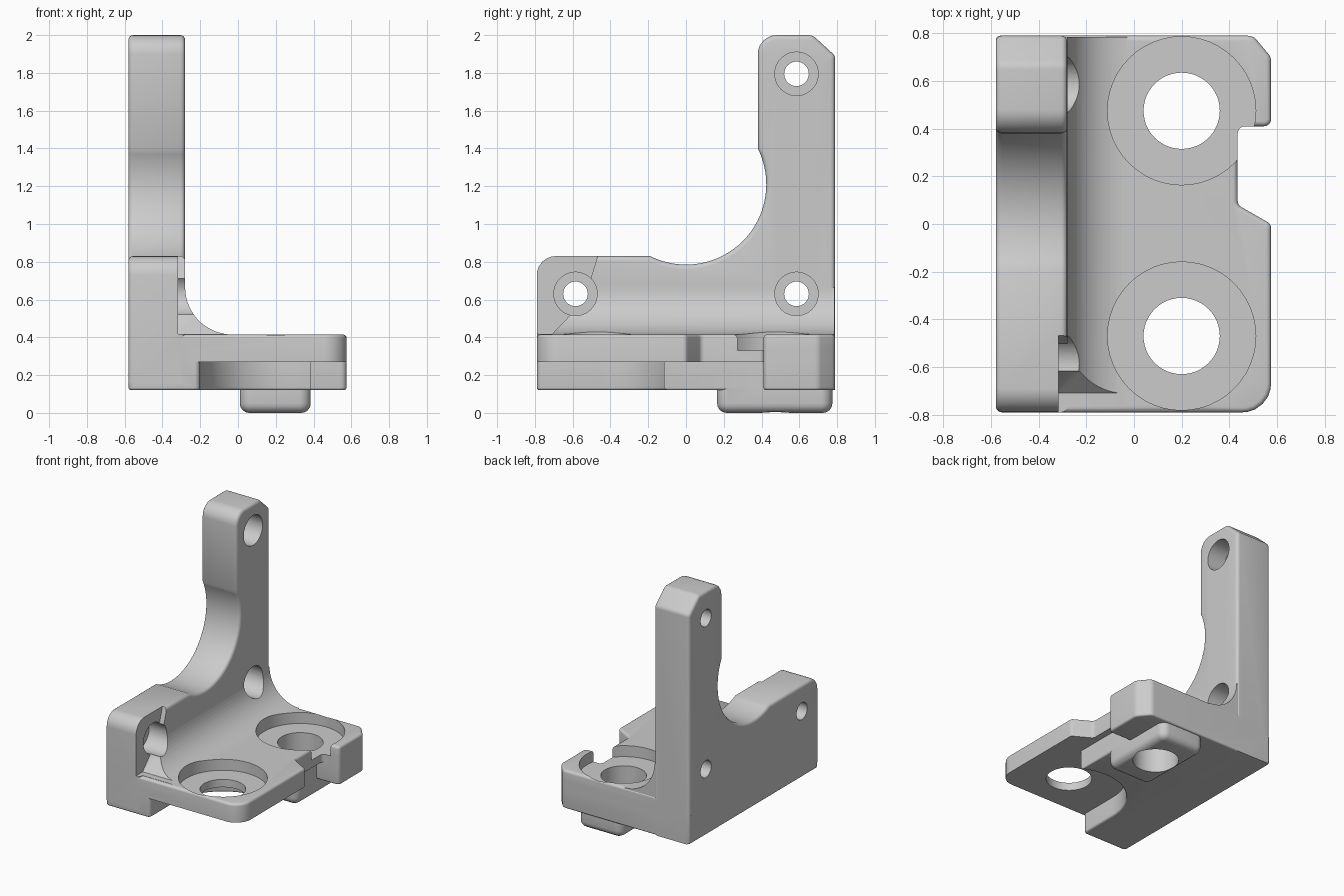
import bpy
import bmesh
from math import cos, sin, tan, radians
from mathutils import Vector

if "Cube" in bpy.data.objects:
    bpy.data.objects.remove(bpy.data.objects["Cube"])

grey = bpy.data.materials.new("plain grey")
grey.use_nodes = True
colour = (0.6, 0.6, 0.6, 1)
grey.diffuse_color = colour
grey.node_tree.nodes["Principled BSDF"].inputs["Base Color"].default_value = colour


def arc(cx, cy, r, start, end, n=24):
    angles = [radians(start + (end - start) * i / n) for i in range(n + 1)]
    return [(cx + r * cos(a), cy + r * sin(a)) for a in angles]


def rounded(points, n=6):
    """Outline whose (u, v, radius) points become rounded corners."""
    out = []
    for i, p in enumerate(points):
        c = Vector(p[:2])
        if len(p) == 2:
            out.append(c)
            continue
        d1 = (Vector(points[i - 1][:2]) - c).normalized()
        d2 = (Vector(points[(i + 1) % len(points)][:2]) - c).normalized()
        half, r = d1.angle(d2) / 2, p[2]
        t = r / tan(half)
        centre = c + (d1 + d2).normalized() * r / sin(half)
        v1, v2 = c + d1 * t - centre, c + d2 * t - centre
        out += [centre + v1.lerp(v2, k / n).normalized() * r for k in range(n + 1)]
    return out


def prism(name, outline, axis, lo, hi, bevel=0, ends=()):
    """Extrude an outline along an axis and round the rims at the given ends."""
    place = {"X": lambda u, v, w: (w, u, v),
             "Y": lambda u, v, w: (u, w, v),
             "Z": lambda u, v, w: (u, v, w)}[axis]
    bm = bmesh.new()
    pts = rounded(outline)
    low, high = [[bm.verts.new(place(u, v, w)) for u, v in pts] for w in (lo, hi)]
    caps = [bm.faces.new(low[::-1]), bm.faces.new(high)]
    for i in range(len(pts)):
        j = (i + 1) % len(pts)
        bm.faces.new((low[i], low[j], high[j], high[i]))
    bm.normal_update()
    # Turn the shell outwards whichever way the outline runs
    if bm.calc_volume(signed=True) < 0:
        bmesh.ops.reverse_faces(bm, faces=bm.faces[:])
        bm.normal_update()
    if bevel:
        rim = [e for k in ends for e in caps[k].edges]
        bmesh.ops.bevel(bm, geom=rim, offset=bevel, segments=4, profile=0.5,
                        affect="EDGES", clamp_overlap=False)
    mesh = bpy.data.meshes.new(name)
    bm.to_mesh(mesh)
    bm.free()
    ob = bpy.data.objects.new(name, mesh)
    bpy.context.collection.objects.link(ob)
    mesh.materials.append(grey)
    return ob


def cylinder(axis, u, v, r, lo, hi):
    return prism("cutter", arc(u, v, r, 0, 352.5, 47), axis, lo, hi)


def combine(body, other, operation):
    mod = body.modifiers.new("combine", "BOOLEAN")
    mod.operation, mod.solver, mod.object = operation, "EXACT", other
    bpy.context.view_layer.objects.active = body
    bpy.ops.object.modifier_apply(modifier=mod.name)
    bpy.data.objects.remove(other)


# Upright wall with a tall post and a round scoop
bracket = prism("bracket", [
    (-0.79, 0.12, 0.04), (-0.79, 0.83, 0.1), *arc(0, 1.21, 0.425, -116.6, 26.6, 32),
    (0.38, 2, 0.1), (0.67, 2, 0.06), (0.79, 1.89, 0.04), (0.79, 0.12)],
    "X", -0.58, -0.28, 0.025, (0, 1))

# Flat shelf with a notched outer edge
shelf = prism("shelf", [
    (-0.45, -0.79), (0.575, -0.79, 0.12), (0.575, 0, 0.03), (0.435, 0.08, 0.03),
    (0.435, 0.41, 0.03), (0.575, 0.41, 0.03), (0.575, 0.70, 0.05),
    (0.50, 0.79, 0.05), (-0.45, 0.79)], "Z", 0.27, 0.415, 0.02, (1,))

# Foot under the shelf, relieved around the front hole
foot = prism("foot", [
    (-0.58, -0.79, 0.03), (-0.2, -0.79, 0.03), *arc(0.2, -0.47, 0.4, 180, 62.4),
    (0.385, 0.41), (0.575, 0.41, 0.03), (0.575, 0.70, 0.05),
    (0.50, 0.79, 0.05), (-0.58, 0.79, 0.02)], "Z", 0.12, 0.34, 0.015, (0,))

# Locating pad below the rear hole
pad = prism("pad", [(0.01, 0.165, 0.06), (0.385, 0.165, 0.06),
                    (0.385, 0.775, 0.06), (0.01, 0.775, 0.06)],
            "Z", 0, 0.25, 0.05, (0,))

# Large inner fillet between wall and shelf
fillet = prism("fillet", [(-0.35, 0.38), (-0.03, 0.38),
                          *arc(-0.03, 0.665, 0.25, 270, 180, 16), (-0.35, 0.665)],
               "Y", -0.76, 0.785)

for part in (shelf, foot, pad, fillet):
    combine(bracket, part, "UNION")

# Clearance pocket at the front of the wall
pocket = prism("pocket", [(-0.9, 0.9), (-0.9, 0.4165), (-0.71, 0.4165), (-0.62, 0.51),
                          (-0.585, 0.63), (-0.505, 0.71), (-0.465, 0.84), (-0.46, 0.9)],
               "X", -0.317, 0.05)
combine(bracket, pocket, "DIFFERENCE")

# Counterbored screw holes through the wall
for y, z in ((0.585, 1.795), (0.585, 0.63), (-0.585, 0.63)):
    combine(bracket, cylinder("X", y, z, 0.065, -0.7, 0), "DIFFERENCE")
    combine(bracket, cylinder("X", y, z, 0.115, -0.43, 0), "DIFFERENCE")

# Counterbored bearing holes through the shelf
for y in (-0.47, 0.475):
    combine(bracket, cylinder("Z", 0.2, y, 0.16, -0.1, 0.5), "DIFFERENCE")
    combine(bracket, cylinder("Z", 0.2, y, 0.311, 0.33, 0.5), "DIFFERENCE")

bpy.ops.object.select_all(action="DESELECT")
bracket.select_set(True)
bpy.context.view_layer.objects.active = bracket
bpy.ops.object.shade_smooth_by_angle(angle=radians(30))
